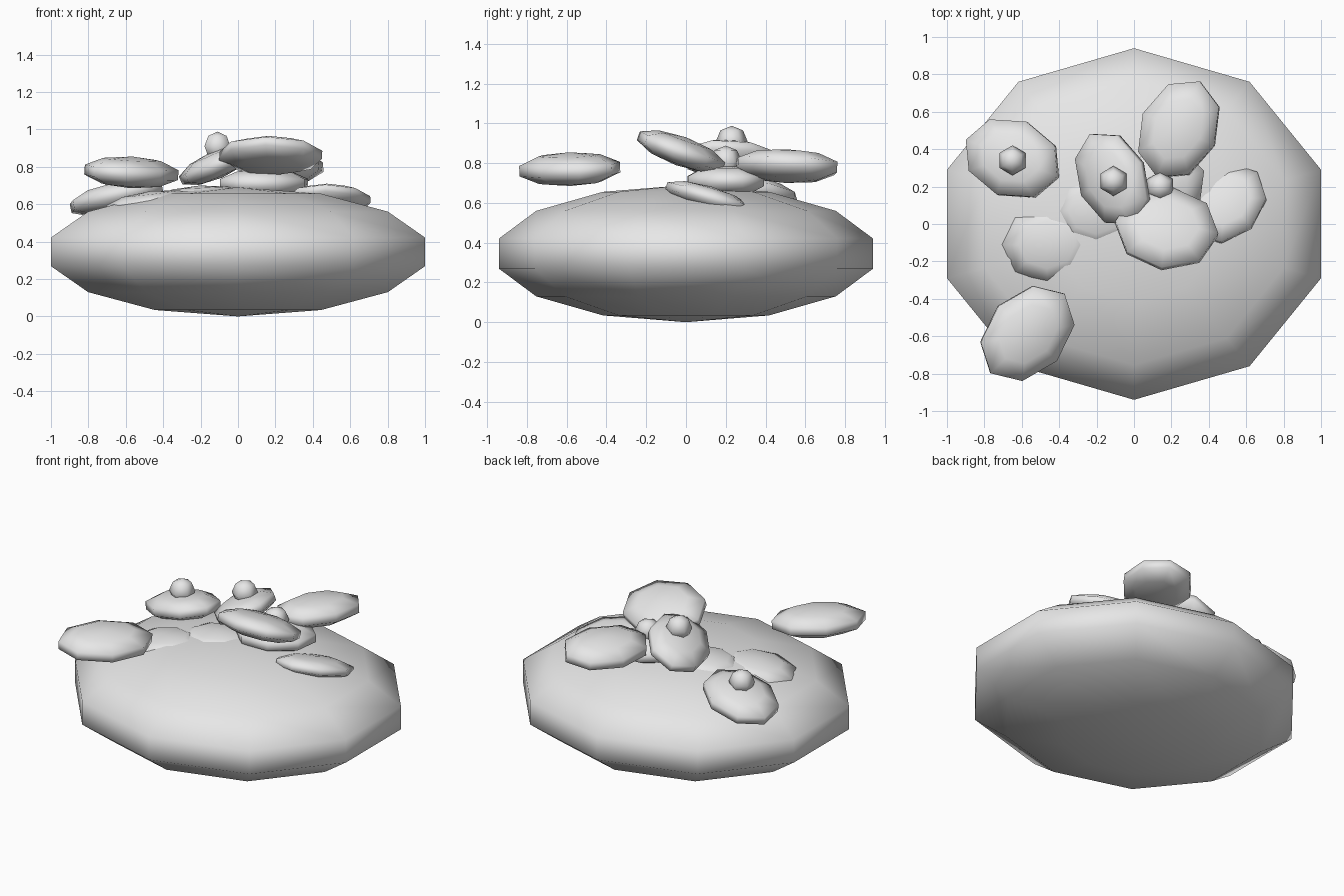
import bpy
import math
from mathutils import Vector, Quaternion

if "Cube" in bpy.data.objects:
    bpy.data.objects.remove(bpy.data.objects["Cube"])

# Single flat grey
grey = bpy.data.materials.new("plain_grey")
grey.diffuse_color = (0.8, 0.8, 0.8, 1.0)
grey.use_nodes = True
grey.node_tree.nodes["Principled BSDF"].inputs["Base Color"].default_value = grey.diffuse_color


def blob(name, loc, size, segments, rings, rot=None):
    """Low-poly smooth ellipsoid with given semi-axes."""
    bpy.ops.mesh.primitive_uv_sphere_add(segments=segments, ring_count=rings, radius=1, location=loc)
    ob = bpy.context.object
    ob.name = name
    ob.scale = size
    if rot:
        ob.rotation_euler = rot.to_euler()
    bpy.ops.object.transform_apply(location=False, rotation=True, scale=True)
    bpy.ops.object.shade_smooth()
    ob.data.materials.append(grey)
    return ob


def leaf(name, loc, long, short, thick, angle, slope_x, slope_y):
    """Flat eight-sided pad lying in a sloped plane."""
    tilt = Vector((0, 0, 1)).rotation_difference(Vector((-slope_x, -slope_y, 1)))
    turn = Quaternion((0, 0, 1), math.radians(angle))
    k = 1 / math.cos(math.radians(18))  # widest ring sits off the equator
    blob(name, loc, (long * k, short * k, thick), 8, 5, tilt @ turn)


# Large flattened mound
blob("mound", (0, 0, 0.345), (1.078, 0.964, 0.345), 10, 7)

# Pads: centre, long and short radius, thickness, heading, slopes
pads = [
    ("left_back_pad", (-0.65, 0.35, 0.635), 0.27, 0.21, 0.08, -22, 0.20, -0.10),
    ("left_front_pad", (-0.57, -0.585, 0.77), 0.29, 0.215, 0.085, 47, -0.07, 0.05),
    ("middle_pad", (-0.115, 0.24, 0.81), 0.27, 0.195, 0.075, 117, 0.45, 0.02),
    ("top_front_pad", (0.175, -0.025, 0.86), 0.277, 0.23, 0.075, -7, -0.03, -0.36),
    ("right_back_pad", (0.24, 0.505, 0.785), 0.28, 0.21, 0.085, 66, 0.10, -0.06),
    ("right_pad", (0.49, 0.11, 0.625), 0.24, 0.195, 0.06, 45, 0.03, -0.30),
    ("sunken_left_pad", (-0.46, -0.11, 0.60), 0.245, 0.205, 0.07, 0, 0.12, 0.03),
    ("sunken_middle_pad", (-0.20, 0.07, 0.63), 0.24, 0.20, 0.07, 0, 0.05, 0.0),
    ("lower_right_pad", (0.14, 0.20, 0.71), 0.25, 0.20, 0.08, 20, 0.0, 0.0),
]
for p in pads:
    leaf(*p)

# Small balls resting on three of the pads
for name, loc in (("left_ball", (-0.65, 0.34, 0.735)),
                  ("middle_ball", (-0.11, 0.23, 0.91)),
                  ("right_ball", (0.14, 0.20, 0.81))):
    blob(name, loc, (0.08, 0.08, 0.078), 6, 4)
